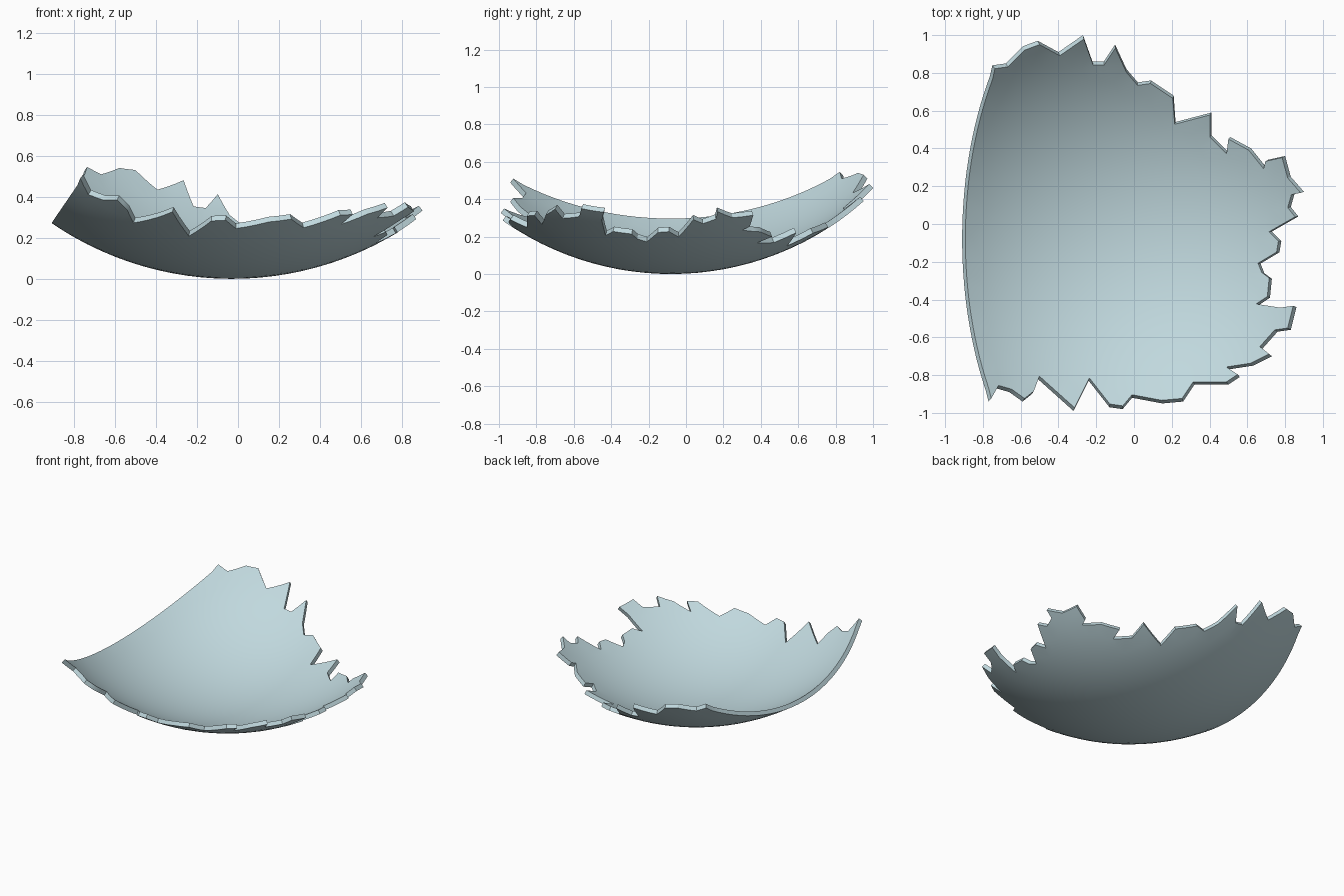
import bpy
import bmesh
import math
from mathutils import Vector
from mathutils.geometry import delaunay_2d_cdt

# Remove the default cube only
default_cube = bpy.data.objects.get("Cube")
if default_cube:
    bpy.data.objects.remove(default_cube, do_unlink=True)

RADIUS = 1.56
THICKNESS = 0.03
CENTRE = Vector((-0.03, -0.08, RADIUS))
CLEAN_EDGE_LEAN = 0.564      # sine of the tilt of the unbroken left edge
GRID_STEP = 0.07
EDGE_STEP = 0.06

# Tooth corners of the broken border, in hundredths, seen from above
back_break = [
    (-75, 84), (-68, 85), (-59, 94), (-51, 97), (-40, 91), (-27, 100),
    (-22, 86), (-16, 86), (-10, 95), (-4, 82), (2, 75), (9, 76), (21, 68),
    (22, 54), (41, 59), (41, 47), (50, 38), (51, 46), (62, 40), (70, 30),
]
side_break = [
    (71, 34), (80, 36), (83, 25), (90, 17), (85, 16), (83, 9), (87, 4),
    (73, -4), (78, -9), (77, -15), (67, -21), (69, -26), (73, -29),
    (72, -39), (66, -43), (79, -45), (86, -44), (83, -56), (76, -57),
    (68, -66), (73, -70),
]
front_break = [
    (63, -75), (50, -77), (56, -81), (50, -85), (32, -85), (26, -94),
    (15, -95), (-1, -92), (-6, -98), (-13, -97), (-24, -83), (-32, -99),
    (-51, -82), (-54, -90), (-59, -94), (-66, -89), (-73, -87), (-77, -94),
]


def split_line(points, step):
    """Add evenly spaced points along a polyline so it can bend with the shell."""
    result = []
    for start, end in zip(points, points[1:]):
        count = max(1, math.ceil((end - start).length / step))
        result += [start.lerp(end, i / count) for i in range(count)]
    return result + [points[-1]]


def clean_edge(first_y, last_y, count):
    """Points of the smooth great-circle edge, without its two ends."""
    points = []
    for i in range(1, count):
        y = first_y + (last_y - first_y) * i / count
        reach = math.sqrt(RADIUS ** 2 - (y - CENTRE.y) ** 2)
        points.append(Vector((CENTRE.x - CLEAN_EDGE_LEAN * reach, y)))
    return points


def onto_sphere(point):
    """Drop a flat point onto the lower half of the outer sphere."""
    dx, dy = point.x - CENTRE.x, point.y - CENTRE.y
    return Vector((point.x, point.y, CENTRE.z - math.sqrt(RADIUS ** 2 - dx * dx - dy * dy)))


def make_material(name, colour):
    material = bpy.data.materials.new(name)
    material.use_nodes = True
    material.diffuse_color = colour
    shader = next(n for n in material.node_tree.nodes if n.type == 'BSDF_PRINCIPLED')
    shader.inputs["Base Color"].default_value = colour
    shader.inputs["Roughness"].default_value = 0.5
    return material


# Outline of the shard: broken border, then the clean left edge
corners = [Vector(p) / 100 for p in back_break + side_break + front_break]
outline = split_line(corners, EDGE_STEP)
outline += clean_edge(corners[-1].y, corners[0].y, 32)
border = [(i, (i + 1) % len(outline)) for i in range(len(outline))]

# Inner points, kept clear of the border
cells = int(1 / GRID_STEP) + 1
inside = []
for row in range(-cells, cells + 1):
    for column in range(-cells, cells + 1):
        spot = Vector((column + 0.5 * (row % 2), row)) * GRID_STEP
        if min((spot - p).length for p in outline) > GRID_STEP * 0.5:
            inside.append(spot)

flat_points, _, triangles, *_ = delaunay_2d_cdt(outline + inside, border, [], 1, 1e-5)

# Outer skin, then an inner skin pulled towards the sphere centre
bm = bmesh.new()
skin = {}
for triangle in triangles:
    for i in triangle:
        if i not in skin:
            skin[i] = bm.verts.new(onto_sphere(flat_points[i]))
    bm.faces.new([skin[i] for i in triangle])

extruded = bmesh.ops.extrude_face_region(bm, geom=bm.faces[:], use_keep_orig=True)
for item in extruded["geom"]:
    if isinstance(item, bmesh.types.BMVert):
        item.co = CENTRE + (item.co - CENTRE) * (1 - THICKNESS / RADIUS)
bmesh.ops.recalc_face_normals(bm, faces=bm.faces[:])

mesh = bpy.data.meshes.new("shell_shard")
bm.to_mesh(mesh)
bm.free()
mesh.materials.append(make_material("pale blue shell", (0.53, 0.69, 0.73, 1.0)))

shard = bpy.data.objects.new("shell_shard", mesh)
bpy.context.collection.objects.link(shard)

# Smooth skins with crisp broken edges
bpy.ops.object.select_all(action='DESELECT')
shard.select_set(True)
bpy.context.view_layer.objects.active = shard
bpy.ops.object.shade_smooth_by_angle(angle=math.radians(30))
